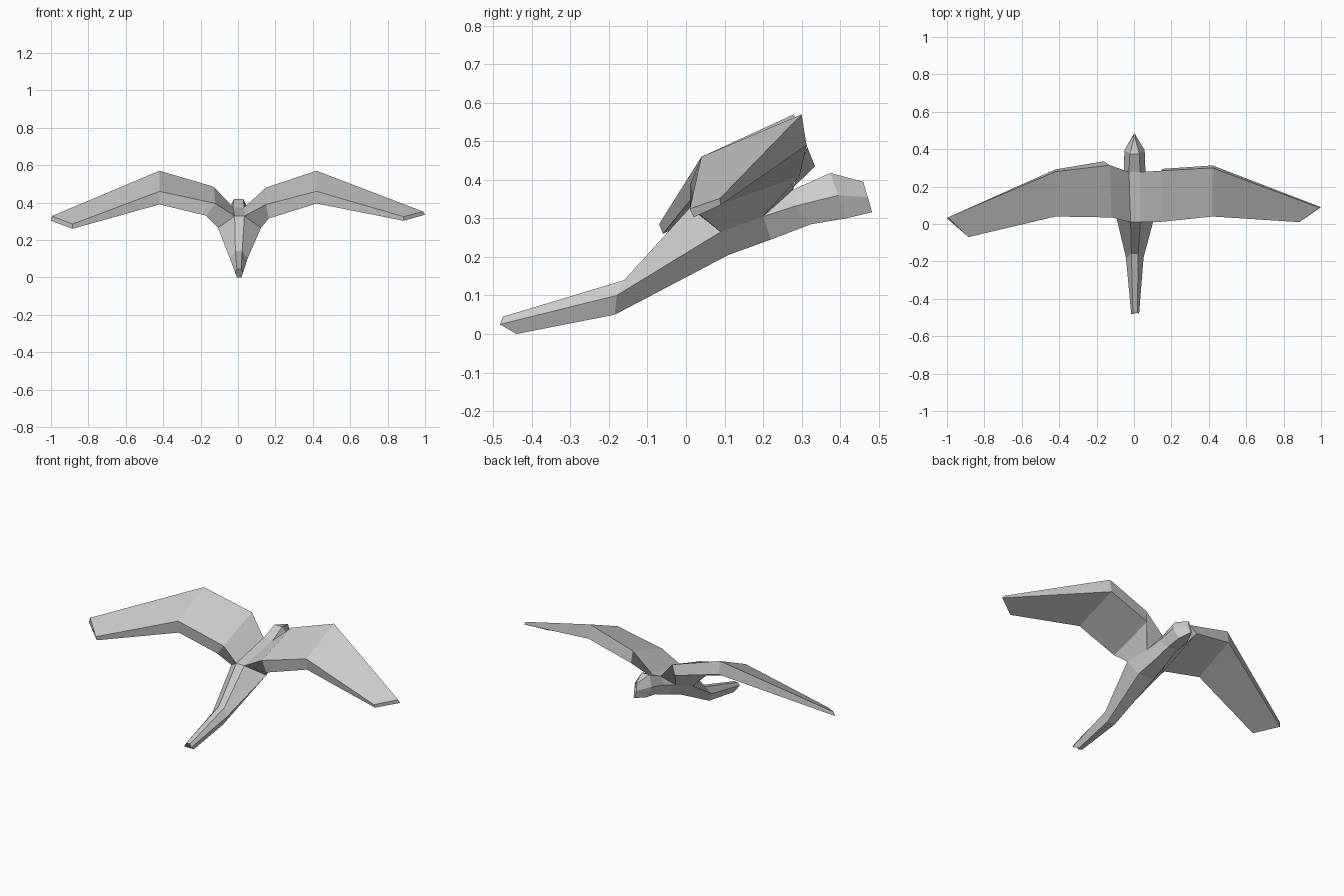
import bpy
import bmesh

if "Cube" in bpy.data.objects:
    bpy.data.objects.remove(bpy.data.objects["Cube"])

grey = bpy.data.materials.new("light grey")
grey.diffuse_color = (0.6, 0.6, 0.6, 1)
grey.use_nodes = True
grey.node_tree.nodes["Principled BSDF"].inputs["Base Color"].default_value = grey.diffuse_color

bm = bmesh.new()


def ring(points):
    return [bm.verts.new(p) for p in points]


def bridge(a, b, skip=()):
    n = len(a)
    for i in range(n):
        if i not in skip:
            j = (i + 1) % n
            bm.faces.new((a[i], a[j], b[j], b[i]))


def hexagon(cx, top, side, bottom):
    """Six-sided body section; each argument is (half width, y, z)."""
    half = [top, side, bottom]
    return ring([(cx - w, y, z) for w, y, z in half] +
                [(cx + w, y, z) for w, y, z in reversed(half)])


# Body sections from tail tip to beak
sections = [
    hexagon(.006, (.012, -.475, .045), (.021, -.483, .025), (.012, -.44, 0)),
    hexagon(.004, (.018, -.16, .14), (.047, -.18, .10), (.025, -.185, .05)),
    hexagon(.008, (.026, .01, .328), (.115, .09, .265), (.05, .11, .205)),
    hexagon(.003, (.03, .278, .375), (.075, .20, .305), (.04, .22, .245)),
    hexagon(.003, (.03, .278, .375), (.058, .283, .332), (.03, .325, .285)),
    hexagon(.003, (.025, .375, .418), (.054, .395, .36), (.03, .415, .30)),
    hexagon(.003, (.003, .46, .395), (.007, .472, .355), (.003, .483, .316)),
]
for i, (a, b) in enumerate(zip(sections, sections[1:])):
    # leave the shoulder openings for the wings
    bridge(a, b, skip=(0, 4) if i == 2 else ())
bm.faces.new(sections[0])
bm.faces.new(sections[-1])

# Wing sections: trailing top, trailing bottom, leading bottom, leading top
left = [
    [(-.12, .035, .395), (-.17, .05, .33), (-.16, .335, .435), (-.13, .315, .485)],
    [(-.42, .04, .46), (-.42, .045, .39), (-.42, .292, .495), (-.42, .28, .57)],
    [(-.885, -.07, .285), (-.885, -.06, .26), (-1, .03, .303), (-.995, .035, .328)],
]
right = [
    [(.15, .012, .39), (.165, .03, .315), (.155, .295, .41), (.15, .285, .48)],
    [(.42, .04, .46), (.42, .045, .395), (.42, .313, .49), (.42, .30, .57)],
    [(.885, .01, .325), (.885, .02, .303), (1, .09, .335), (.99, .088, .352)],
]
rear, fore = sections[2], sections[3]
for stations, top, side in ((left, 0, 1), (right, 5, 4)):
    previous = [rear[top], rear[side], fore[side], fore[top]]
    for points in stations:
        current = ring(points)
        bridge(previous, current)
        previous = current
    bm.faces.new(previous)

# Weld the shared shoulder points and face everything outwards
bmesh.ops.remove_doubles(bm, verts=bm.verts[:], dist=0.0005)
bmesh.ops.recalc_face_normals(bm, faces=bm.faces[:])

mesh = bpy.data.meshes.new("flying_bird")
bm.to_mesh(mesh)
bm.free()
mesh.materials.append(grey)
bird = bpy.data.objects.new("flying_bird", mesh)
bpy.context.collection.objects.link(bird)
